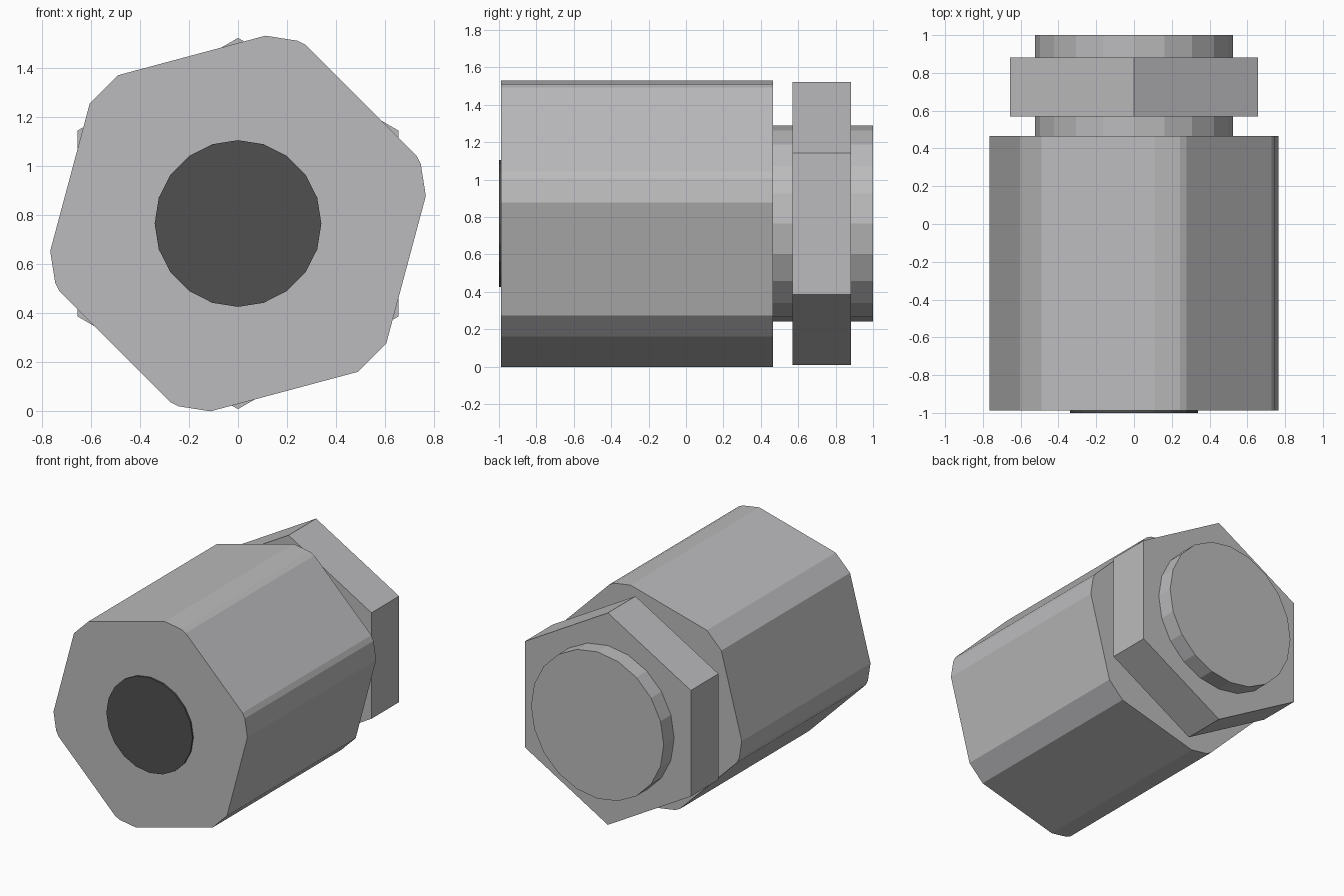
import bpy
import bmesh
import math
from mathutils import Matrix, Vector

if "Cube" in bpy.data.objects:
    bpy.data.objects.remove(bpy.data.objects["Cube"], do_unlink=True)

AXIS_Z = 0.765   # height of the common axis


def material(name, color):
    mat = bpy.data.materials.new(name)
    mat.use_nodes = True
    mat.diffuse_color = color
    mat.node_tree.nodes["Principled BSDF"].inputs["Base Color"].default_value = color
    return mat


steel = material("steel grey", (0.50, 0.50, 0.51, 1))
dark = material("dark bore", (0.08, 0.08, 0.08, 1))


def prism(name, sides, radius, y0, y1, mat, flats=None):
    """Prism along y; flats is the distance of six flats milled on it."""
    bm = bmesh.new()
    bmesh.ops.create_cone(bm, cap_ends=True, segments=sides,
                          radius1=radius, radius2=radius, depth=y1 - y0)
    bmesh.ops.rotate(bm, verts=bm.verts, matrix=Matrix.Rotation(math.pi / 2, 3, "X"))
    if flats:
        for k in range(6):
            a = math.radians(45 + 60 * k)
            normal = Vector((math.cos(a), 0, math.sin(a)))
            cut = bmesh.ops.bisect_plane(
                bm, geom=bm.verts[:] + bm.edges[:] + bm.faces[:],
                plane_co=normal * flats, plane_no=normal, clear_outer=True)
            edges = [e for e in cut["geom_cut"] if isinstance(e, bmesh.types.BMEdge)]
            bmesh.ops.holes_fill(bm, edges=edges, sides=0)
    bmesh.ops.recalc_face_normals(bm, faces=bm.faces)
    mesh = bpy.data.meshes.new(name)
    bm.to_mesh(mesh)
    bm.free()
    mesh.materials.append(mat)
    obj = bpy.data.objects.new(name, mesh)
    obj.location = (0, (y0 + y1) / 2, AXIS_Z)
    bpy.context.collection.objects.link(obj)
    return obj


# Body: round bar with six flats
prism("hex_body", 20, 0.784, -0.988, 0.465, steel, flats=0.711)
# Stud behind the body, with its lock nut
prism("rear_stud", 20, 0.524, 0.465, 1.0, steel)
prism("lock_nut", 6, 0.757, 0.57, 0.882, steel)
# Dark bore plate on the front
prism("front_bore", 20, 0.34, -1.0, -0.988, dark)
